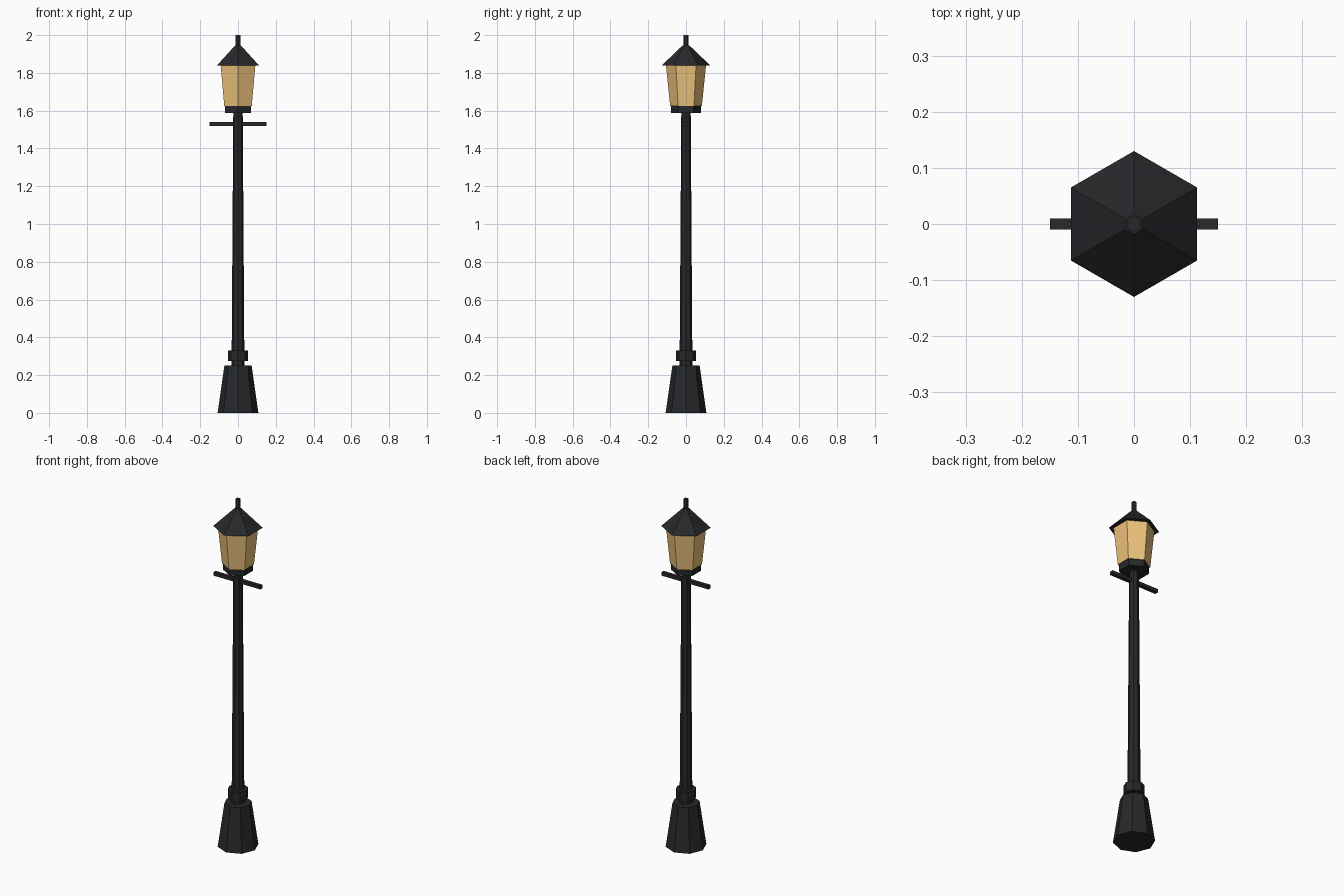
import bpy, bmesh, math

if "Cube" in bpy.data.objects:
    bpy.data.objects.remove(bpy.data.objects["Cube"])


def material(name, rgb):
    m = bpy.data.materials.new(name)
    m.diffuse_color = (*rgb, 1)
    m.use_nodes = True
    m.node_tree.nodes["Principled BSDF"].inputs["Base Color"].default_value = m.diffuse_color
    return m


IRON = material("dark_iron", (0.02, 0.021, 0.023))
GLASS = material("amber_glass", (0.85, 0.54, 0.2))


def finish(name, bm, mat):
    mesh = bpy.data.meshes.new(name)
    bm.to_mesh(mesh)
    bm.free()
    mesh.materials.append(mat)
    obj = bpy.data.objects.new(name, mesh)
    bpy.context.collection.objects.link(obj)
    return obj


def prism(name, sides, z0, z1, r0, r1, mat=IRON):
    """Flat-faced tapered prism with a corner on the y axis."""
    bm = bmesh.new()
    rings = []
    for z, r in ((z0, r0), (z1, r1)):
        ring = []
        for i in range(sides):
            a = math.pi / 2 + math.tau * i / sides
            ring.append(bm.verts.new((r * math.cos(a), r * math.sin(a), z)))
        rings.append(ring)
    low, high = rings
    for i in range(sides):
        j = (i + 1) % sides
        bm.faces.new((low[i], low[j], high[j], high[i]))
    bm.faces.new(low[::-1])
    bm.faces.new(high)
    return finish(name, bm, mat)


# Post: eight-sided
prism("base", 8, 0, 0.25, 0.108, 0.072)
prism("pole", 8, 0.25, 1.59, 0.034, 0.025)
prism("collar", 8, 0.275, 0.33, 0.054, 0.054)

# Ladder bar across the post
bm = bmesh.new()
bmesh.ops.create_cube(bm, size=1)
bmesh.ops.scale(bm, vec=(0.3, 0.02, 0.02), verts=bm.verts)
bmesh.ops.translate(bm, vec=(0, 0, 1.53), verts=bm.verts)
finish("ladder_bar", bm, IRON)

# Lantern: six-sided
prism("lantern_holder", 6, 1.588, 1.625, 0.079, 0.079)
prism("lantern_glass", 6, 1.625, 1.84, 0.084, 0.106, GLASS)
prism("lantern_roof", 6, 1.838, 1.945, 0.13, 0.018)
prism("finial", 6, 1.945, 2.0, 0.014, 0.014)
